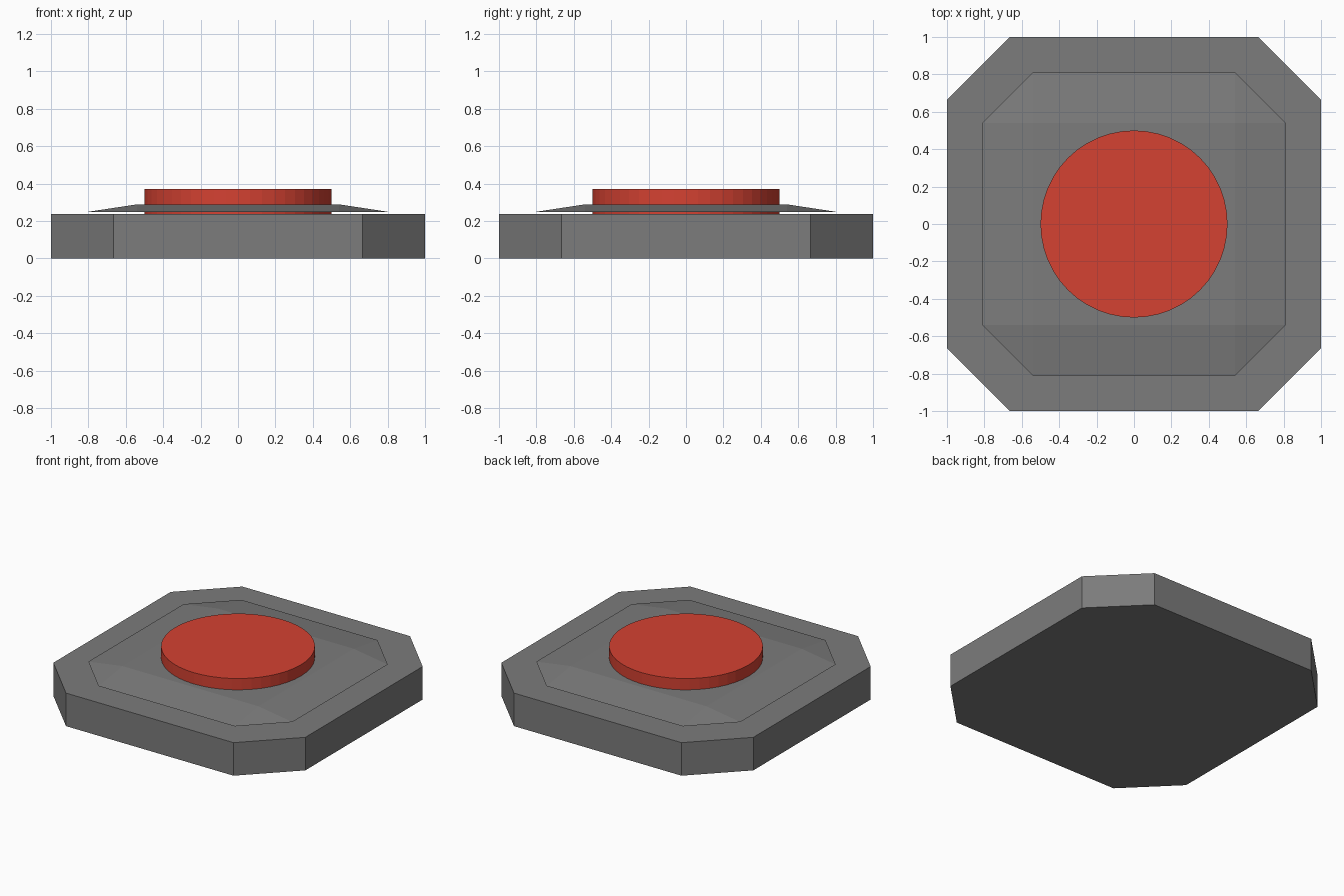
import bpy, bmesh

if "Cube" in bpy.data.objects:
    bpy.data.objects.remove(bpy.data.objects["Cube"])


def material(name, rgb):
    mat = bpy.data.materials.new(name)
    mat.diffuse_color = (*rgb, 1)
    mat.use_nodes = True
    mat.node_tree.nodes["Principled BSDF"].inputs["Base Color"].default_value = mat.diffuse_color
    return mat


grey = material("dark_grey", (0.2, 0.2, 0.2))
red = material("red", (0.66, 0.054, 0.032))


def octagon(half, cut):
    # Square outline with chamfered corners, counter-clockwise
    return [(half, -cut), (half, cut), (cut, half), (-cut, half),
            (-half, cut), (-half, -cut), (-cut, -half), (cut, -half)]


def make_object(name, bm, mat):
    mesh = bpy.data.meshes.new(name)
    bm.to_mesh(mesh)
    bm.free()
    mesh.materials.append(mat)
    obj = bpy.data.objects.new(name, mesh)
    bpy.context.collection.objects.link(obj)
    return obj


# Base slab: extruded chamfered square
bm = bmesh.new()
face = bm.faces.new([bm.verts.new((x, y, 0)) for x, y in octagon(1.0, 0.665)])
ext = bmesh.ops.extrude_face_region(bm, geom=[face], use_keep_orig=True)
top = [v for v in ext["geom"] if isinstance(v, bmesh.types.BMVert)]
bmesh.ops.translate(bm, verts=top, vec=(0, 0, 0.237))
bmesh.ops.recalc_face_normals(bm, faces=bm.faces[:])
make_object("base", bm, grey)

# Raised plate: thin sheet with a flat square centre and sloping rim
bm = bmesh.new()
c = 0.54
rim = [bm.verts.new((x, y, 0.248)) for x, y in octagon(0.81, c)]
centre = [bm.verts.new((x, y, 0.289)) for x, y in ((c, -c), (c, c), (-c, c), (-c, -c))]
bm.faces.new(centre)
for i in range(4):
    a, b, nxt = rim[2 * i], rim[2 * i + 1], rim[(2 * i + 2) % 8]
    inner = centre[(i + 1) % 4]
    bm.faces.new((a, b, inner, centre[i]))
    bm.faces.new((b, nxt, inner))
make_object("raised_plate", bm, grey)

# Round push button
bpy.ops.mesh.primitive_cylinder_add(vertices=48, radius=0.5, depth=0.133,
                                    location=(0, 0, 0.3035))
button = bpy.context.object
button.name = "button"
button.data.materials.append(red)
